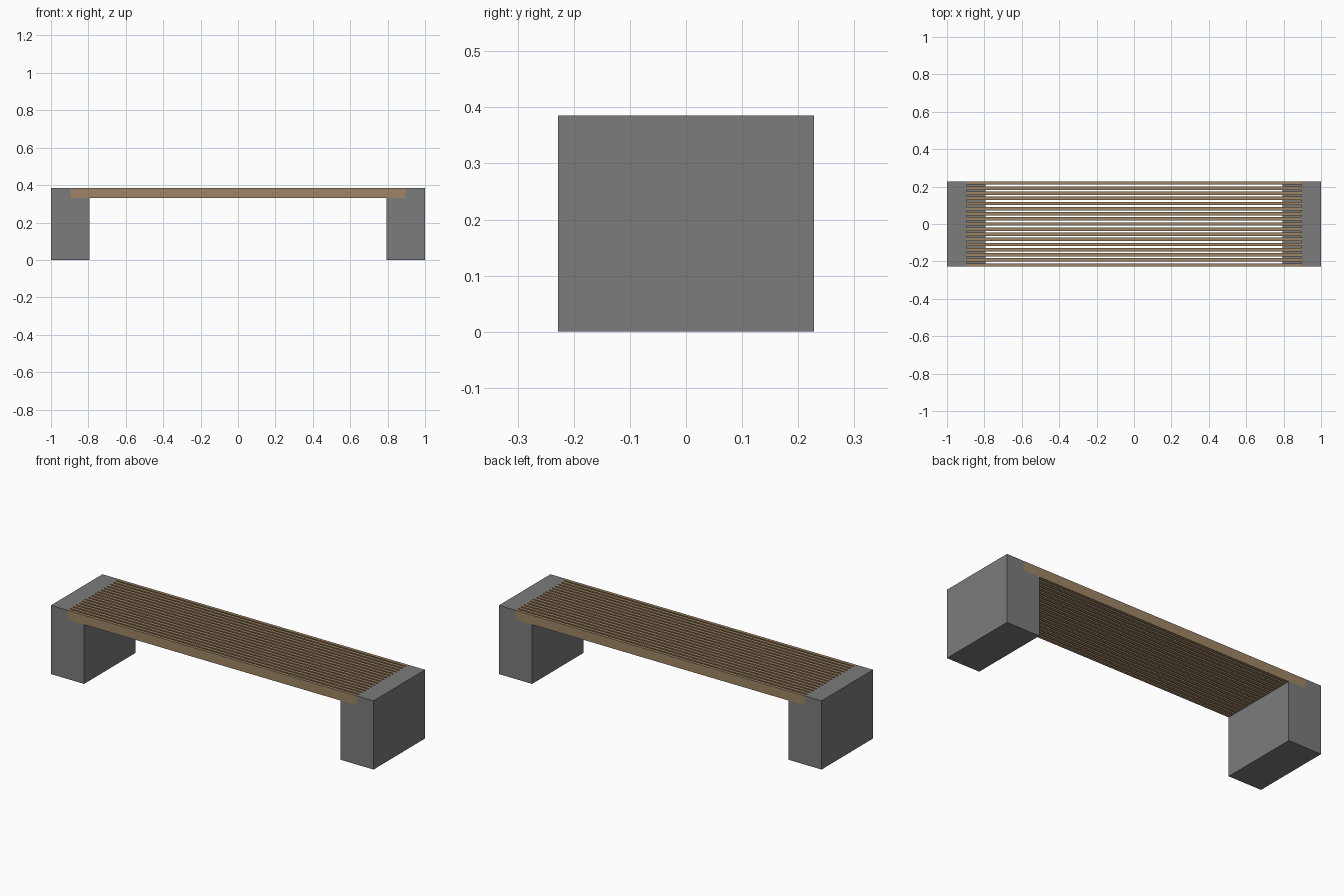
import bpy
import bmesh

if "Cube" in bpy.data.objects:
    bpy.data.objects.remove(bpy.data.objects["Cube"])

HALF_D = 0.228      # half depth of the bench
TOP = 0.385         # seat height
SEAT_Z = 0.332      # underside of slats / notch floor
LEG_IN = 0.794      # inner face of the legs
NOTCH = 0.896       # end of the slats
SLATS, SLAT_W = 17, 0.018


def material(name, rgb):
    m = bpy.data.materials.new(name)
    m.diffuse_color = (*rgb, 1.0)
    m.use_nodes = True
    m.node_tree.nodes["Principled BSDF"].inputs["Base Color"].default_value = m.diffuse_color
    return m


concrete = material("grey concrete", (0.20, 0.20, 0.20))
wood = material("brown wood", (0.34, 0.235, 0.13))


def extrude_profile(name, profile, y0, y1, mat):
    """Extrude a closed xz outline from y0 to y1."""
    bm = bmesh.new()
    face = bm.faces.new([bm.verts.new((x, y0, z)) for x, z in profile])
    res = bmesh.ops.extrude_face_region(bm, geom=[face])
    verts = [g for g in res["geom"] if isinstance(g, bmesh.types.BMVert)]
    bmesh.ops.translate(bm, verts=verts, vec=(0, y1 - y0, 0))
    bmesh.ops.recalc_face_normals(bm, faces=bm.faces)
    mesh = bpy.data.meshes.new(name)
    bm.to_mesh(mesh)
    bm.free()
    mesh.materials.append(mat)
    obj = bpy.data.objects.new(name, mesh)
    bpy.context.collection.objects.link(obj)
    return obj


# Concrete end blocks with a notch that carries the slats
for side, s in (("left", -1), ("right", 1)):
    outline = [(s * LEG_IN, 0), (s, 0), (s, TOP), (s * NOTCH, TOP),
               (s * NOTCH, SEAT_Z), (s * LEG_IN, SEAT_Z)]
    extrude_profile(side + "_leg", outline, -HALF_D, HALF_D, concrete)

# Evenly spaced seat slats
pitch = (2 * HALF_D - SLAT_W) / (SLATS - 1)
board = [(-NOTCH, SEAT_Z), (NOTCH, SEAT_Z), (NOTCH, TOP), (-NOTCH, TOP)]
for i in range(SLATS):
    y = -HALF_D + i * pitch
    extrude_profile(f"seat_slat_{i + 1}", board, y, y + SLAT_W, wood)
